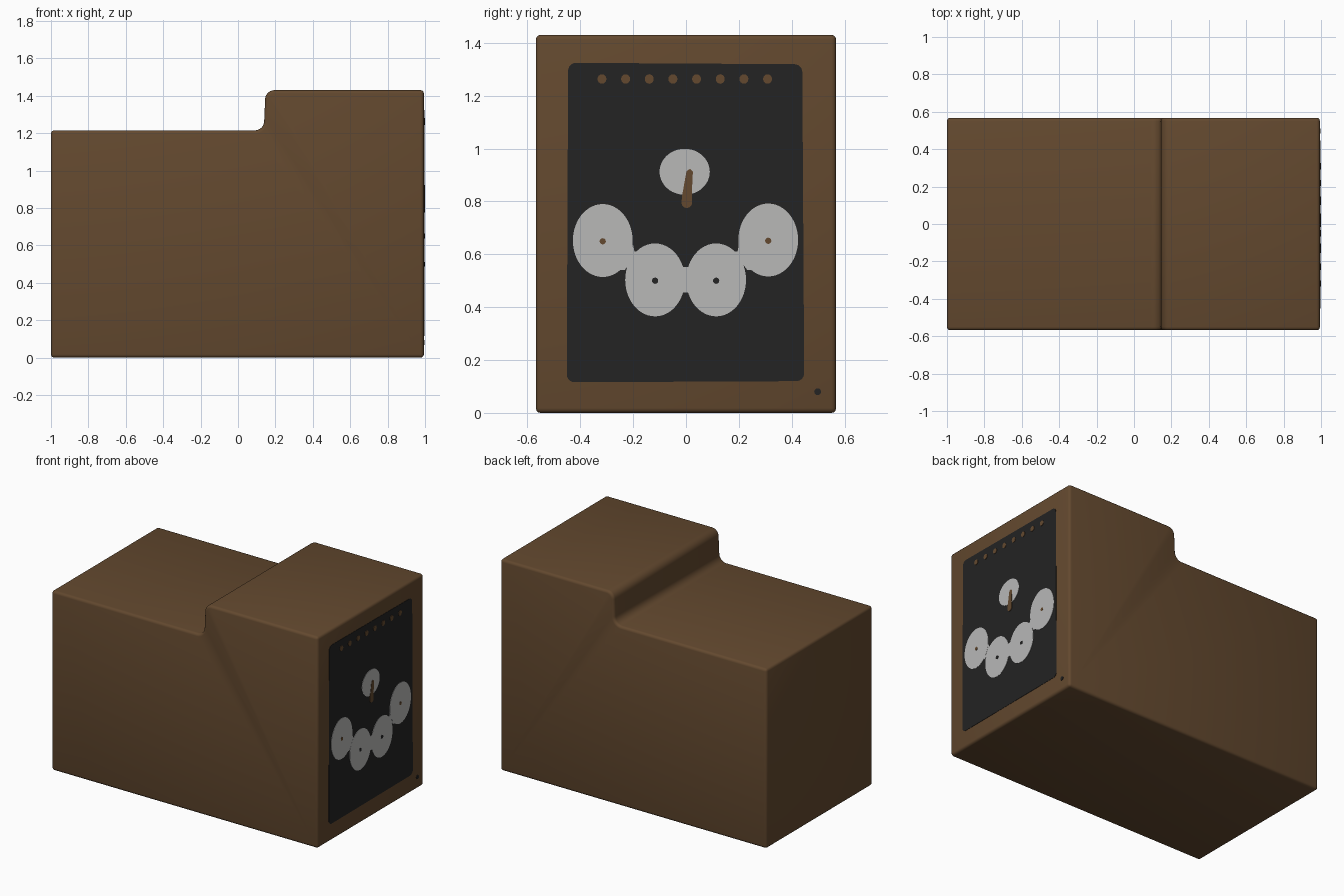
import bpy, bmesh, math

if "Cube" in bpy.data.objects:
    bpy.data.objects.remove(bpy.data.objects["Cube"])

def material(name, rgb):
    m = bpy.data.materials.new(name)
    m.diffuse_color = (*rgb, 1)
    m.use_nodes = True
    m.node_tree.nodes["Principled BSDF"].inputs["Base Color"].default_value = m.diffuse_color
    return m

BROWN = material("wood_brown", (0.125, 0.066, 0.028))
BLACK = material("panel_black", (0.017, 0.017, 0.017))
GREY = material("dial_grey", (0.48, 0.48, 0.475))

def prism(name, pts, shift, mat):
    """Closed prism from 3D outline points, extruded by a shift vector."""
    bm = bmesh.new()
    face = bm.faces.new([bm.verts.new(p) for p in pts])
    ext = bmesh.ops.extrude_face_region(bm, geom=[face])
    moved = [v for v in ext["geom"] if isinstance(v, bmesh.types.BMVert)]
    bmesh.ops.translate(bm, verts=moved, vec=shift)
    if face.is_valid is False or len(bm.faces) < len(pts) + 2:
        bm.faces.new([v for v in bm.verts if v not in moved])
    bmesh.ops.recalc_face_normals(bm, faces=bm.faces)
    me = bpy.data.meshes.new(name)
    bm.to_mesh(me)
    bm.free()
    me.materials.append(mat)
    ob = bpy.data.objects.new(name, me)
    bpy.context.collection.objects.link(ob)
    return ob

def arc(cx, cy, rx, ry, a0, a1, n):
    return [(cx + rx * math.cos(math.radians(a0 + (a1 - a0) * i / n)),
             cy + ry * math.sin(math.radians(a0 + (a1 - a0) * i / n)))
            for i in range(n + 1)]

# thin plate on the right-hand (+x) face, its outer surface at x = top
def plate(name, yz, top, mat):
    return prism(name, [(top - 0.007, y, z) for y, z in yz], (0.007, 0, 0), mat)

def disc(name, y, z, ry, rz, top, mat, n=48):
    return plate(name, arc(y, z, ry, rz, 0, 360, n)[:-1], top, mat)

# cabinet with a rounded step in its top
FACE = 0.994
profile = [(-1, 0), (FACE, 0), (FACE, 1.43)]
profile += arc(0.195, 1.38, 0.05, 0.05, 90, 180, 8)
profile += arc(0.09, 1.265, 0.05, 0.05, 0, -90, 8)
profile += [(-1, 1.215)]
body = prism("cabinet", [(x, -0.568, z) for x, z in profile], (0, 1.136, 0), BROWN)
bev = body.modifiers.new("rounded_edges", "BEVEL")
bev.width = 0.018
bev.segments = 3
bev.limit_method = 'ANGLE'
bev.angle_limit = math.radians(30)
bev.use_clamp_overlap = False
bpy.context.view_layer.objects.active = body
body.select_set(True)
bpy.ops.object.modifier_apply(modifier=bev.name)
bpy.ops.object.shade_smooth_by_angle(angle=math.radians(40))

# dark face panel with rounded corners
R = 0.03
panel = []
for y, z, a in ((0.44, 1.319, 0), (-0.446, 1.324, 90), (-0.451, 0.116, 180), (0.447, 0.12, 270)):
    sy, sz = (1 if y > 0 else -1), (1 if z > 0.7 else -1)
    panel += arc(y - sy * R, z - sz * R, R, R, a, a + 90, 6)
plate("face_panel", panel, 0.996, BLACK)

# four large dials, with small joins where they touch, and one small dial
dials = [(-0.315, 0.652), (-0.117, 0.503), (0.114, 0.503), (0.311, 0.654)]
for i, (y, z) in enumerate(dials):
    disc(f"dial_{i + 1}", y, z, 0.113, 0.138, 0.998, GREY)
    disc(f"dial_pin_{i + 1}", y, z - 0.003, 0.012, 0.012, 1.0, BROWN if i in (0, 3) else BLACK, 12)
plate("dial_join_middle", [(-0.018, 0.455), (0.015, 0.455), (0.006, 0.503), (0.015, 0.552),
                           (-0.018, 0.552), (-0.009, 0.503)], 0.998, GREY)
for s, side in ((-1, "left"), (1, "right")):
    plate(f"dial_join_{side}", [(s * 0.232, 0.54), (s * 0.25, 0.54), (s * 0.2, 0.635),
                                (s * 0.195, 0.61), (s * 0.18, 0.61)], 0.9975, GREY)
disc("selector_dial", -0.005, 0.912, 0.095, 0.087, 0.998, GREY)

# tapered selector pointer
plate("pointer", arc(0.003, 0.795, 0.02, 0.02, 180, 360, 8)
      + [(0.022, 0.83), (0.026, 0.912), (0.016, 0.923), (0.002, 0.915), (-0.015, 0.82)], 1.0, BROWN)

# row of indicator lamps along the top
for i in range(8):
    disc(f"lamp_{i + 1}", -0.318 + i * 0.0895, 1.263, 0.017, 0.018, 0.999, BROWN, 16)

# small socket in the lower corner
disc("socket", 0.498, 0.08, 0.013, 0.013, 0.998, BLACK, 12)
